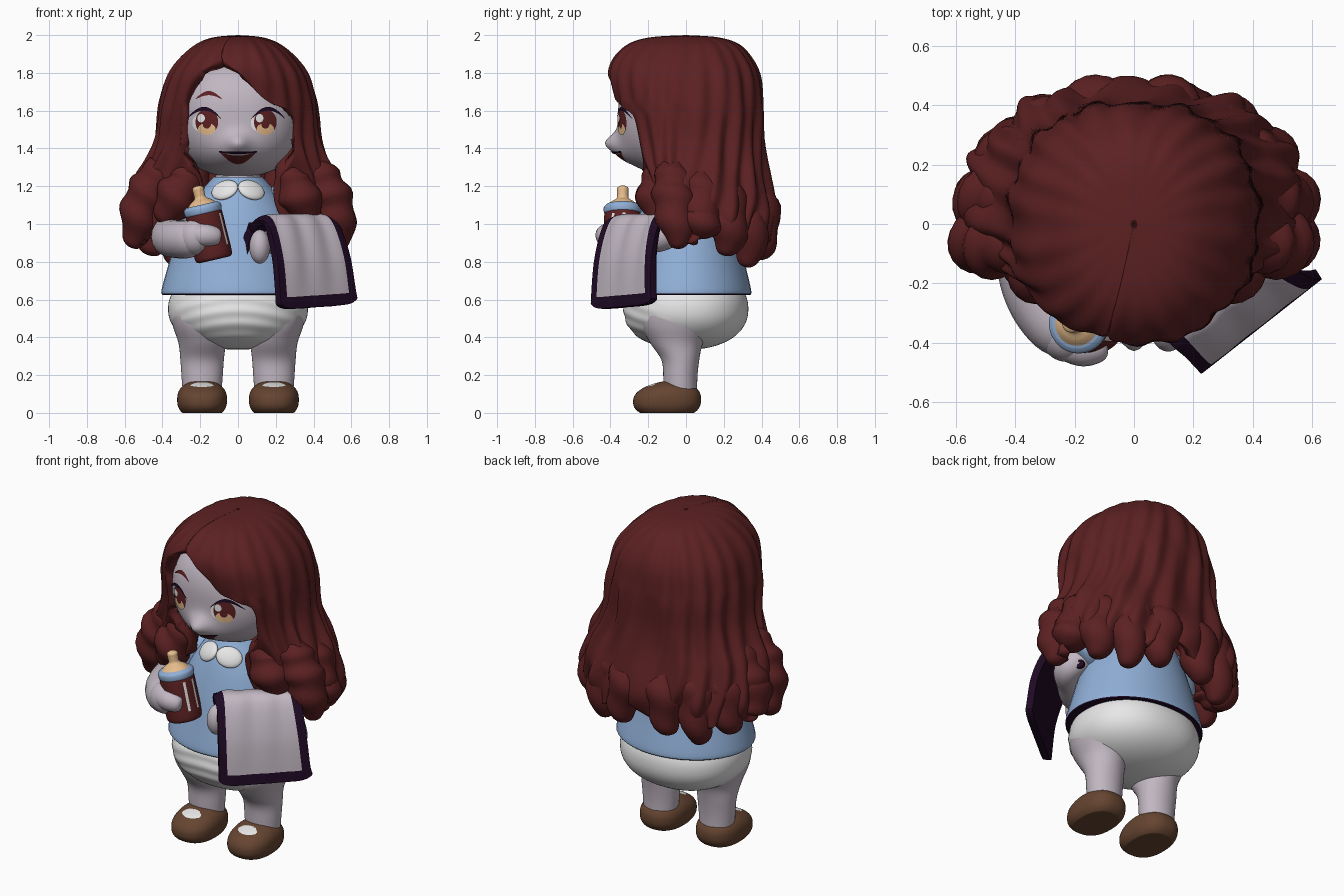
import bpy, bmesh, math
from mathutils import Vector, Matrix
from math import sin, cos, pi, sqrt, exp, asin, radians

if "Cube" in bpy.data.objects:
    bpy.data.objects.remove(bpy.data.objects["Cube"])


def mat(name, r, g, b):
    m = bpy.data.materials.new(name)
    m.diffuse_color = (r, g, b, 1)
    m.use_nodes = True
    m.node_tree.nodes["Principled BSDF"].inputs["Base Color"].default_value = m.diffuse_color
    return m


HAIR = mat("auburn", .108, .015, .016)
SKIN = mat("pale lilac", .53, .47, .53)
BLUE = mat("soft blue", .28, .43, .68)
WHITE = mat("white", .82, .82, .82)
PURPLE = mat("dark purple", .014, .003, .018)
BROWN = mat("shoe brown", .13, .058, .03)
TAN = mat("tan", .85, .54, .28)


def spline(rows, t):
    """Catmull-Rom through equally spaced rows, t in 0..1."""
    n = len(rows) - 1
    k = min(int(t * n), n - 1)
    f = t * n - k
    a, b, c, d = (rows[max(0, min(n, k + o))] for o in (-1, 0, 1, 2))
    return [q + .5 * f * (r - p + f * (2 * p - 5 * q + 4 * r - s + f * (3 * (q - r) + s - p)))
            for p, q, r, s in zip(a, b, c, d)]


def grid(name, f, ni, nj, mats, rule=None, weld=False, angle=50):
    """Mesh from f(u, v); rule(centre, u, v) picks the material of a face."""
    bm = bmesh.new()
    vs = [[bm.verts.new(f(i / ni, j / nj)) for j in range(nj + 1)] for i in range(ni + 1)]
    for i in range(ni):
        for j in range(nj):
            fc = bm.faces.new((vs[i][j], vs[i][j + 1], vs[i + 1][j + 1], vs[i + 1][j]))
            if rule:
                fc.material_index = rule(fc.calc_center_median(), (i + .5) / ni, (j + .5) / nj)
    if weld:
        bmesh.ops.remove_doubles(bm, verts=bm.verts, dist=1e-4)
        bmesh.ops.recalc_face_normals(bm, faces=bm.faces)
    me = bpy.data.meshes.new(name)
    bm.to_mesh(me)
    bm.free()
    ob = bpy.data.objects.new(name, me)
    bpy.context.collection.objects.link(ob)
    for m in mats:
        me.materials.append(m)
    bpy.ops.object.select_all(action='DESELECT')
    ob.select_set(True)
    bpy.context.view_layer.objects.active = ob
    bpy.ops.object.shade_smooth_by_angle(angle=radians(angle))
    return ob


def loft(name, rows, mats, rule=None, ni=40, nj=32):
    """Stacked ellipses; rows are (z, rx, ry, cx, cy)."""
    def f(u, v):
        cap = 0 if v in (0, 1) else 1
        z, rx, ry, cx, cy = spline(rows, max(0, min(1, (v * nj - 1) / (nj - 2))))
        return cx + cap * rx * cos(2 * pi * u), cy + cap * ry * sin(2 * pi * u), z
    return grid(name, f, ni, nj, mats, rule, True)


def tube(name, pts, radii, m, twist=0, amp=0, ni=20, nj=36):
    """Round-ended tube along a path, optionally with spiral ridges."""
    d = Vector(pts[-1]) - Vector(pts[0])
    k = min(range(3), key=lambda q: abs(d[q]))
    ref = Vector([1 if q == k else 0 for q in range(3)])
    rr = [(r,) for r in radii]

    def f(u, v):
        t = (1 - cos(pi * v)) / 2
        p = Vector(spline(pts, t))
        tan = Vector(spline(pts, min(1, t + .02))) - Vector(spline(pts, max(0, t - .02)))
        a = tan.cross(ref).normalized()
        b = tan.cross(a).normalized()
        r = spline(rr, t)[0] * sqrt(max(0, 1 - abs(2 * t - 1) ** 5))
        r *= 1 + amp * sin(2 * pi * (u + twist * t))
        return p + r * (a * cos(2 * pi * u) + b * sin(2 * pi * u))
    return grid(name, f, ni, nj, [m], None, True, 80)


def ball(name, c, r, mats, rule=None, power=2, shape=None, ni=40, nj=28):
    def f(u, v):
        p = Vector((sin(pi * v) * cos(2 * pi * u), sin(pi * v) * sin(2 * pi * u), cos(pi * v)))
        p /= sum(abs(q) ** power for q in p) ** (1 / power)
        p = Vector([c[k] + r[k] * p[k] for k in range(3)])
        return shape(p) if shape else p
    return grid(name, f, ni, nj, mats, rule, True)


# ---- head with muzzle and nose
def bump(x, z):
    return .055 * exp(-(x / .13) ** 2 - ((z - 1.37) / .09) ** 2) + \
        .055 * exp(-(x / .055) ** 2 - ((z - 1.43) / .05) ** 2)


def face_y(x, z):
    k = 1 - abs(x / .34) ** 2.4 - abs((z - 1.57) / .32) ** 2.4
    return -.36 * max(0, k) ** (1 / 2.4) - bump(x, z)


ball("head", (0, 0, 1.57), (.34, .36, .32), [SKIN], None, 2.4,
     lambda p: p - Vector((0, bump(p.x, p.z) if p.y < 0 else 0, 0)), 96, 72)
loft("neck", [(1.1, .12, .12, 0, 0), (1.35, .12, .12, 0, 0)], [SKIN], nj=6)


# ---- painted face plates, each between a lower and an upper curve
def plate(name, x0, x1, low, high, m, off):
    def f(u, v):
        s = .5 - .5 * cos(pi * v)
        x, z = x0 + (x1 - x0) * s, low(s) + (high(s) - low(s)) * u
        return x, face_y(x, z) - off, z
    grid(name, f, 10, 20, [m])


def oval(name, x, z, rx, rz, m, off):
    h = lambda s: rz * 2 * sqrt(max(0, s * (1 - s)))
    plate(name, x - rx, x + rx, lambda s: z - h(s), lambda s: z + h(s), m, off)


for side, ex in ((-1, -.165), (1, .145)):
    oval("eye_white", ex - .035, 1.535, .042, .045, WHITE, .003)
    oval("iris", ex, 1.54, .06, .068, HAIR, .005)
    oval("iris_glow", ex, 1.503, .046, .031, TAN, .007)
    oval("pupil", ex, 1.53, .022, .025, HAIR, .008)
    oval("eye_glint", ex - .03, 1.56, .02, .022, WHITE, .0095)
    arc = lambda s: 1.555 + .045 * 4 * s * (1 - s)
    plate("eyelash", ex + side * .015 - .09, ex + side * .015 + .09, arc,
          lambda s: arc(s) + .003 + .017 * sin(pi * s), PURPLE, .0095)
brow = lambda s: 1.66 + .022 * sin(pi * s)
plate("eyebrow", -.225, -.085, brow,
      lambda s: brow(s) + .004 + .018 * sin(pi * s), HAIR, .005)
plate("mouth", -.095, .095, lambda s: 1.378 - .062 * sin(pi * s),
      lambda s: 1.38 - .018 * sin(pi * s), HAIR, .005)
plate("upper_lip_line", -.1, .1, lambda s: 1.378 - .008 * sin(pi * s),
      lambda s: 1.386 - .003 * sin(pi * s), PURPLE, .008)

# ---- hair shell: z, half width, front depth, back depth, left and right opening edge
H = [(2.0, .003, .003, .003, -.001, -.001), (1.988, .13, .19, .17, -.04, -.04),
     (1.95, .225, .31, .28, -.07, -.07), (1.87, .315, .39, .35, -.1, -.08),
     (1.78, .375, .41, .39, -.23, .03), (1.66, .41, .385, .405, -.285, .14),
     (1.58, .42, .36, .41, -.295, .29), (1.45, .435, .31, .41, -.3, .3),
     (1.34, .475, .27, .42, -.28, .29), (1.24, .53, .22, .44, -.2, .2),
     (1.12, .565, .19, .47, -.21, .19), (1.03, .575, .17, .475, -.3, .22),
     (.94, .56, .14, .455, -.37, .27)]


def hair_point(u, t):
    z, rx, yf, yb, xl, xr = spline(H, t)
    pw = 1 - .17 * min(1, t * 2)
    ang = lambda x: math.copysign(asin(min(1, abs(x) / rx) ** (1 / pw)), x)
    a0, a1 = ang(xr), 2 * pi + ang(xl)
    a = a0 + (a1 - a0) * u
    s = 1 + (.008 + .025 * t) * sin(22 * a + 9 * t * t) + (.006 + .016 * t) * sin(11 * a - 9 * t)
    sp = lambda q: math.copysign(abs(q) ** pw, q)
    c = cos(a)
    return Vector((s * rx * sp(sin(a)), -s * (yf if c > 0 else yb) * sp(c),
                   z + .04 * t ** 6 * sin(11 * a)))


shell = grid("hair_shell", hair_point, 220, 72, [HAIR], angle=80)
sol = shell.modifiers.new("thickness", 'SOLIDIFY')
sol.thickness = .06

# ringlets at the front sides and round the back
for s in (-1, 1):
    tube("front_ringlet", [(s * .31, -.13, 1.42), (s * .28, -.14, 1.26), (s * .33, -.15, 1.14),
                           (s * .4, -.13, 1.0)], [.04, .085, .11, .07], HAIR, 3, .1)
    tube("side_ringlet", [(s * .37, -.07, 1.38), (s * .44, -.07, 1.24), (s * .51, -.06, 1.08),
                          (s * .55, -.03, .87)], [.04, .1, .11, .07], HAIR, 4, .1)
    tube("outer_ringlet", [(s * .36, .06, 1.38), (s * .43, .08, 1.22), (s * .49, .08, 1.08),
                           (s * .51, .06, .92)], [.04, .1, .11, .07], HAIR, 3, .1)
    for a, end in ((102, .94), (124, .85), (146, .79), (168, .83)):
        ca, sa = -cos(radians(a)), s * sin(radians(a))
        tube("back_ringlet", [(sa * .36, ca * .28, 1.38), (sa * .43, ca * .34, 1.2),
                              (sa * .49 + s * .03, ca * .4, 1.02),
                              (sa * .47 + s * .06, ca * .4, end - .02)],
             [.04, .1, .11, .075], HAIR, 3, .12)

# ---- dress with dark underside, and collar
loft("dress", [(.625, .4, .34, 0, 0), (.65, .405, .345, 0, 0), (.78, .37, .315, 0, 0),
               (.93, .325, .28, 0, 0), (1.07, .27, .24, 0, 0), (1.17, .2, .2, 0, 0),
               (1.25, .13, .15, 0, 0)], [BLUE, PURPLE], lambda c, u, v: int(c.z < .632))
for s in (-1, 1):
    col = ball("collar", (0, 0, 0), (.075, .025, .06), [WHITE])
    col.location = (s * .07, -.185, 1.18)
    col.rotation_euler = (radians(-35), s * radians(12), s * radians(20))

# ---- nappy, with soft creases on the front panel
ball("nappy", (0, 0, .55), (.37, .33, .215), [WHITE], None, 2.2,
     lambda p: p + Vector((0, .003 * sin(90 * p.z + 60 * p.x ** 2) if p.y < -.15 else 0, 0)), 96, 64)

# ---- legs and shoes
for s in (-1, 1):
    loft("leg", [(.08, .1, .09, s * .19, -.03), (.18, .108, .09, s * .19, -.03),
                 (.28, .115, .1, s * .19, -.03), (.37, .125, .14, s * .19, -.05),
                 (.46, .14, .185, s * .205, -.05), (.54, .14, .185, s * .215, -.05),
                 (.6, .1, .13, s * .215, -.06)], [SKIN])

    def sole(p):
        p.z = max(0, p.z)
        if p.y < -.1:
            p.z *= 1 - .9 * (-.1 - p.y)
        return p
    ball("shoe", (s * .19, -.1, .07), (.132, .18, .1), [BROWN, WHITE],
         lambda c, u, v: int(c.z > .1 and ((c.x - s * .19) / .06) ** 2
                             + ((c.y + .18) / .035) ** 2 < 1), 2.4, sole, 120, 90)

# ---- arms and sleeves
for s in (-1, 1):
    tube("sleeve", [(s * .15, 0, 1.13), (s * .28, -.02, 1.08), (s * .37, -.06, .97)],
         [.1, .12, .12], BLUE)
tube("bottle_arm", [(-.3, -.02, 1.04), (-.36, -.12, .94), (-.33, -.25, .92), (-.25, -.35, .92),
                    (-.18, -.37, .92)], [.1, .1, .1, .1, .08], SKIN)
ball("bottle_hand", (-.225, -.375, .93), (.09, .09, .095), [SKIN])
tube("bottle_fingers", [(-.25, -.39, .94), (-.17, -.42, .94), (-.09, -.41, .93)],
     [.06, .06, .045], SKIN)
tube("blanket_arm", [(.28, -.02, 1.03), (.37, -.12, .94), (.27, -.23, .92), (.13, -.36, .9)],
     [.09, .08, .075, .075], SKIN)
ball("blanket_hand", (.115, -.365, .88), (.055, .065, .09), [SKIN])

# ---- feeding bottle, built upright and tilted
tilt = Matrix.Translation((-.125, -.335, .81)) @ Matrix.Rotation(radians(-13), 4, 'Y')
parts = [loft("bottle_body", [(0, .08, .08, 0, 0), (.02, .1, .1, 0, 0), (.13, .1, .1, 0, 0),
                              (.24, .098, .098, 0, 0), (.26, .09, .09, 0, 0)], [HAIR, WHITE],
              lambda c, u, v: int(int(u * 40) in (0, 36) and .06 < c.z < .23)),
         loft("bottle_collar", [(.245, .092, .092, 0, 0), (.26, .1, .1, 0, 0),
                                (.285, .1, .1, 0, 0), (.3, .085, .085, 0, 0)], [BLUE]),
         loft("bottle_teat", [(.29, .085, .085, 0, 0), (.315, .06, .06, 0, 0),
                              (.335, .032, .032, 0, 0), (.365, .03, .03, 0, 0),
                              (.39, .03, .03, 0, 0), (.402, .012, .012, 0, 0)], [TAN])]
for p in parts:
    p.matrix_world = tilt

# ---- blanket draped over the arm: profile of (outward, height)
P = [(-.07, .64), (-.09, .8), (-.08, .95), (.0, 1.025), (.09, 1.015), (.16, .83), (.185, .575)]


def drape(u, v):
    n, z = spline(P, v)
    n += .007 * sin(19 * u + 4 * v) * sin(pi * v)
    w = max(0, v - .5) * 2                       # 0 at the fold, 1 at the front hem
    e = abs(2 * u - 1) ** 8
    z += w ** 6 * .03 * e - .03 * (1 - u) * w - .03 * e * (1 - w) * (v > .4)
    if v < .4:                                   # back flap is long only near the hand
        z += min(1, u * 2.5) * max(0, .95 - z) * .9 - .03 * e * v / .4
    d = -.01 + .01 * w + (.43 + .09 * w) * u
    return .1 + .786 * d + .618 * n, -.345 + .618 * d - .786 * n, z


cloth = grid("blanket", drape, 64, 80, [SKIN, PURPLE],
             lambda c, u, v: int(u < .1 or u > .91 or v > .945 or v < .38))
sol = cloth.modifiers.new("thickness", 'SOLIDIFY')
sol.thickness = .04
sol.offset = 0
sol.material_offset = 1
sol.material_offset_rim = 1
bev = cloth.modifiers.new("soft_hem", 'BEVEL')
bev.width = .014
bev.segments = 2
bev.limit_method = 'ANGLE'
bev.angle_limit = radians(60)
